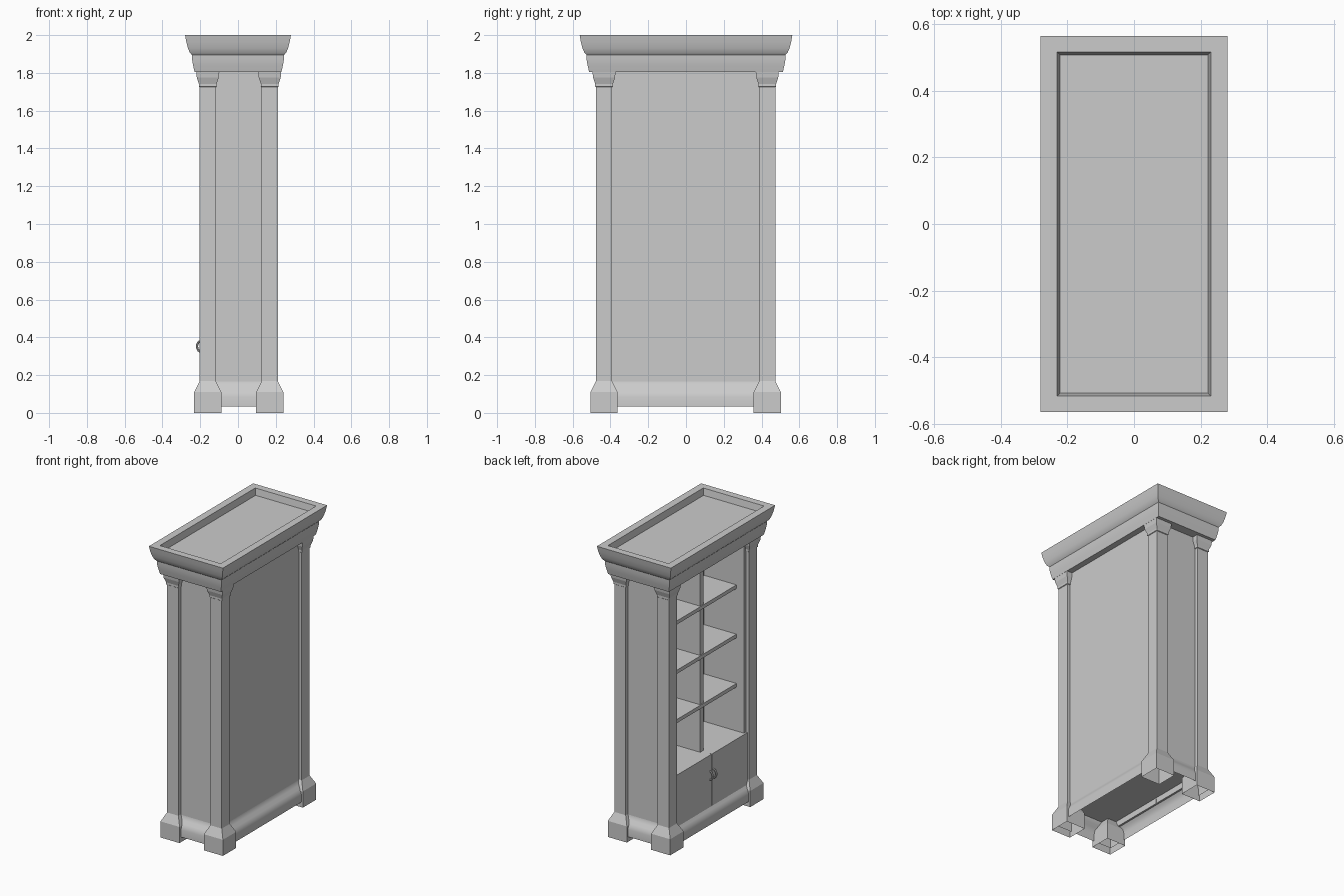
import bpy, bmesh, math
from mathutils import Vector

cube = bpy.data.objects.get("Cube")
if cube:
    bpy.data.objects.remove(cube, do_unlink=True)

grey = bpy.data.materials.new("plain grey")
grey.use_nodes = True
COLOUR = (0.6, 0.6, 0.6, 1)
grey.diffuse_color = COLOUR
grey.node_tree.nodes["Principled BSDF"].inputs["Base Color"].default_value = COLOUR


def finish(name, bm, smooth=False):
    bmesh.ops.recalc_face_normals(bm, faces=bm.faces)
    mesh = bpy.data.meshes.new(name)
    bm.to_mesh(mesh)
    bm.free()
    mesh.materials.append(grey)
    obj = bpy.data.objects.new(name, mesh)
    bpy.context.collection.objects.link(obj)
    if smooth:
        bpy.ops.object.select_all(action='DESELECT')
        obj.select_set(True)
        bpy.context.view_layer.objects.active = obj
        bpy.ops.object.shade_smooth_by_angle(angle=math.radians(32))
    return obj


def box(name, x, y, z):
    """Box from (min, max) ranges."""
    bm = bmesh.new()
    bmesh.ops.create_cube(bm, size=1)
    for v in bm.verts:
        v.co = [(a + b) / 2 + c * (b - a) for c, (a, b) in zip(v.co, (x, y, z))]
    return finish(name, bm)


def loft(name, rings, cx=0, cy=0, cap_first=False, cap_last=False, smooth=False):
    """Stacked rectangles given as (half x, half y, z)."""
    bm = bmesh.new()
    loops = [[bm.verts.new((cx + sx * hx, cy + sy * hy, z))
              for sx, sy in ((-1, -1), (1, -1), (1, 1), (-1, 1))] for hx, hy, z in rings]
    for low, high in zip(loops, loops[1:]):
        for i in range(4):
            j = (i + 1) % 4
            bm.faces.new((low[i], low[j], high[j], high[i]))
    if cap_first:
        bm.faces.new(loops[0])
    if cap_last:
        bm.faces.new(loops[-1])
    return finish(name, bm, smooth)


CX = 0.004                      # carcass sits slightly toward the closed side
PX, PY = 0.185, 0.45            # panel faces
WALL, BACK = 0.367, 0.122       # inside faces of the side walls and back
FLOOR, COUNTER, TOP = 0.165, 0.49, 1.805

# Cornice with moulded sides and a sunken top
moulding = [(0.05, TOP), (0.042, 1.84), (0.037, 1.87), (0.036, 1.895),
            (0.025, 1.907), (0.015, 1.93), (0.006, 1.965), (0, 2.0)]
rings = [(0.28 - d, 0.563 - d, z) for d, z in moulding]
rings += [(0.23, 0.515, 2.0), (0.222, 0.507, 1.955)]
loft("cornice", rings, cap_first=True, cap_last=True, smooth=True)

# Carcass walls
box("back_panel", (BACK, PX + CX), (-PY, PY), (FLOOR, TOP))
for side, s in (("left", 1), ("right", -1)):
    box(side + "_side_wall", (CX - PX, BACK), sorted((s * WALL, s * PY)), (FLOOR, TOP))

# Cupboard with two doors
box("cupboard", (CX - PX, BACK), (-WALL, WALL), (FLOOR, COUNTER))
for side, s in (("left", 1), ("right", -1)):
    box(side + "_door", (-0.194, CX - PX), sorted((s * 0.003, s * 0.385)), (0.125, COUNTER))

# Shelves and central divider
for i in range(3):
    z = 0.815 + i * 0.337
    box(f"shelf_{i + 1}", (-0.125, BACK), (-WALL, WALL), (z - 0.025, z))
box("divider", (-0.12, BACK), (-0.018, 0.018), (COUNTER, TOP))

# Flared skirting, open underneath
flare = [(0.04, 0.035), (0.04, 0.085), (0.034, 0.105), (0.024, 0.12),
         (0.011, 0.138), (0.003, 0.152), (0, FLOOR)]
loft("skirting", [(PX + d, PY + d, z) for d, z in flare], cx=CX, smooth=True)

# Corner posts with hollow feet and flared capitals
post = [(0.072, 0), (0.072, 0.11), (0.043, 0.168), (0.043, 1.725), (0.047, 1.728),
        (0.047, 1.742), (0.058, 1.775), (0.061, TOP)]
for depth, sx in (("front", -1), ("back", 1)):
    for side, sy in (("left", 1), ("right", -1)):
        loft(f"{depth}_{side}_post", [(r, r, z) for r, z in post],
             cx=CX + sx * 0.164, cy=sy * 0.432 - 0.002)

# Half-ring door pulls
for side, s in (("left", 1), ("right", -1)):
    bm = bmesh.new()
    loops = []
    for i in range(9):
        a = math.pi * i / 8
        out = Vector((-math.sin(a), 0, math.cos(a)))
        centre = Vector((-0.192, s * 0.02, 0.352)) + Vector((out.x * 0.025, 0, out.z * 0.03))
        ring = [t * math.tau / 8 for t in range(8)]
        loops.append([bm.verts.new(centre + 0.006 * (math.cos(t) * out + math.sin(t) * Vector((0, 1, 0))))
                      for t in ring])
    for p, q in zip(loops, loops[1:]):
        for i in range(8):
            j = (i + 1) % 8
            bm.faces.new((p[i], p[j], q[j], q[i]))
    finish(side + "_door_pull", bm, smooth=True)
